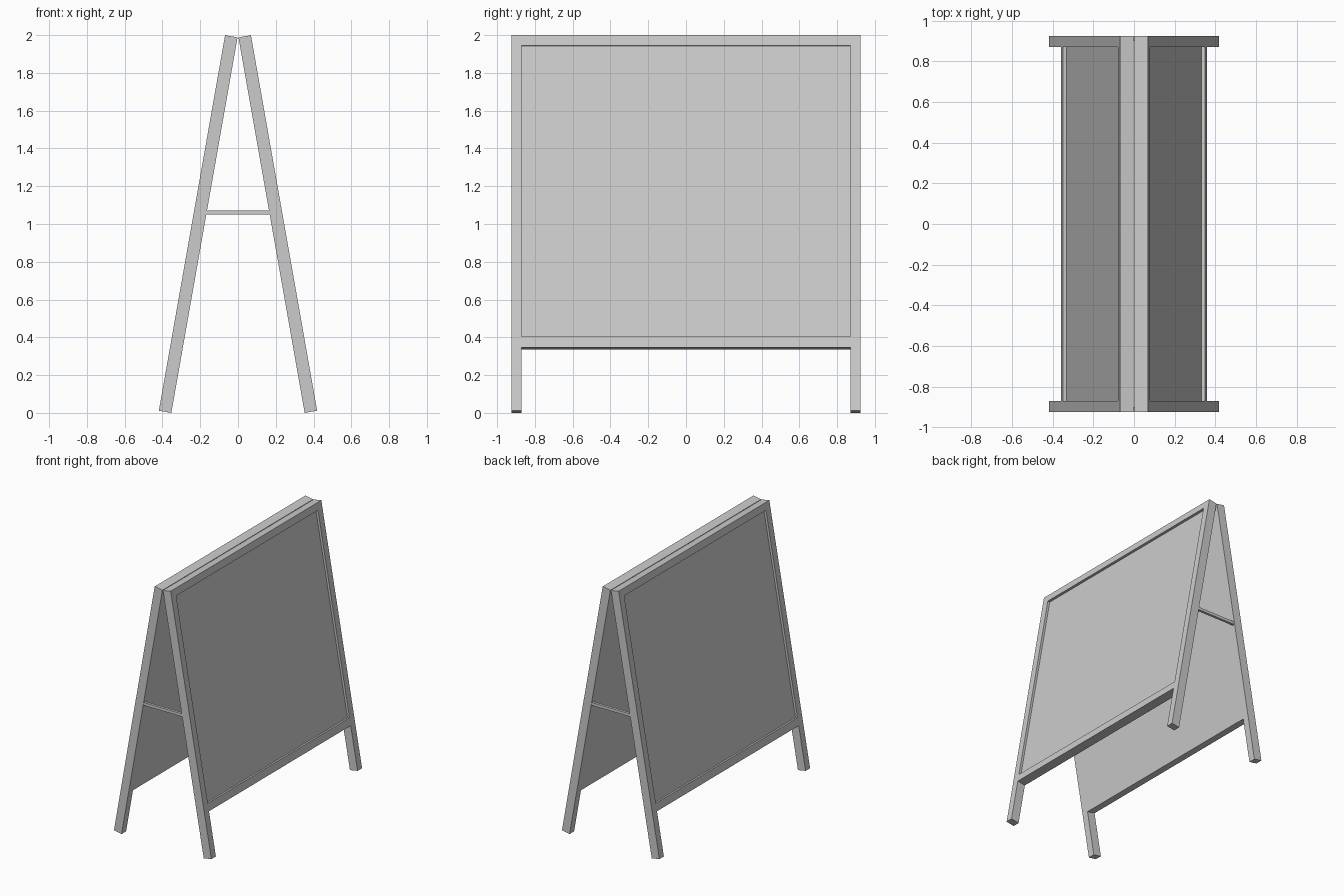
import bpy, bmesh, math
from mathutils import Matrix

if "Cube" in bpy.data.objects:
    bpy.data.objects.remove(bpy.data.objects["Cube"])

TILT = math.radians(10)
DEPTH, RECESS = 0.067, 0.018      # frame thickness, depth of board below frame face
YS = [-0.925, -0.87, 0.87, 0.925]  # leg edges across the width
US = [0, 0.34, 0.40, 1.963, 2.0185]  # rail edges along the slope


def finish(name, bm, matrix=Matrix()):
    bmesh.ops.recalc_face_normals(bm, faces=bm.faces)
    mesh = bpy.data.meshes.new(name)
    bm.to_mesh(mesh)
    bm.free()
    mesh.transform(matrix)
    obj = bpy.data.objects.new(name, mesh)
    bpy.context.collection.objects.link(obj)
    return obj


def slab(name, cells, depth, matrix):
    """Extrude the chosen (column, row) cells of the YS x US grid along +x."""
    bm = bmesh.new()
    for i, j in cells:
        bm.faces.new([bm.verts.new((0, YS[i + a], US[j + b]))
                      for a, b in ((0, 0), (1, 0), (1, 1), (0, 1))])
    bmesh.ops.remove_doubles(bm, verts=bm.verts, dist=1e-5)
    ext = bmesh.ops.extrude_face_region(bm, geom=bm.faces[:])
    moved = [g for g in ext["geom"] if isinstance(g, bmesh.types.BMVert)]
    bmesh.ops.translate(bm, verts=moved, vec=(depth, 0, 0))
    return finish(name, bm, matrix)


def box(name, size, loc):
    bm = bmesh.new()
    bmesh.ops.create_cube(bm, size=1)
    return finish(name, bm, Matrix.Translation(loc) @ Matrix.Diagonal((*size, 1)))


# Two leaning sides, the second turned half way round
frame_cells = [(i, j) for i in range(3) for j in range(4) if (i, j) not in ((1, 0), (1, 2))]
lean = Matrix.Translation((0.353, 0, 0)) @ Matrix.Rotation(-TILT, 4, 'Y')
for side, turn in (("right", 0), ("left", math.pi)):
    m = Matrix.Rotation(turn, 4, 'Z') @ lean
    slab(side + "_frame", frame_cells, DEPTH, m)
    slab(side + "_board", [(1, 2)], DEPTH - RECESS, m)

# Spreader bars joining the legs at each end
for end, y in (("front", -0.912), ("back", 0.912)):
    box(end + "_spreader_bar", (0.338, 0.02, 0.022), (0, y, 1.06))
